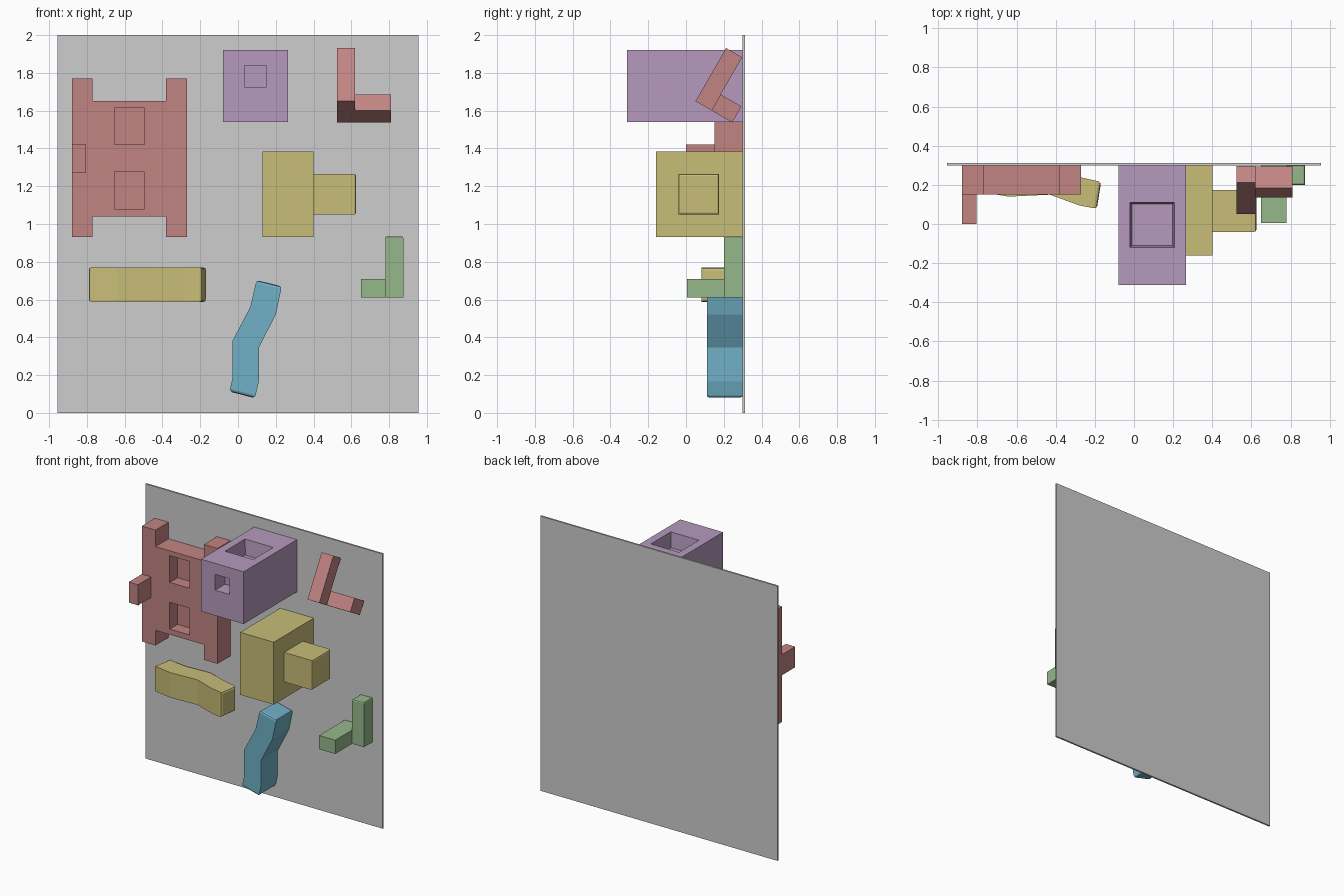
import bpy, bmesh, math
from mathutils import Vector, Matrix

if "Cube" in bpy.data.objects:
    bpy.data.objects.remove(bpy.data.objects["Cube"])


def material(name, rgb):
    m = bpy.data.materials.new(name)
    m.diffuse_color = [((c / 255 + 0.055) / 1.055) ** 2.4 for c in rgb] + [1]
    m.use_nodes = True
    m.node_tree.nodes["Principled BSDF"].inputs["Base Color"].default_value = m.diffuse_color
    return m


GREY = material("wall grey", (205, 205, 205))
RED = material("dusty red", (193, 132, 130))
PURPLE = material("soft purple", (181, 154, 189))
YELLOW = material("mustard yellow", (200, 189, 120))
GREEN = material("leaf green", (149, 184, 138))
BLUE = material("sea blue", (112, 176, 198))
BACK = 0.30  # front surface of the wall


def finish(name, bm, mat):
    bmesh.ops.recalc_face_normals(bm, faces=bm.faces)
    me = bpy.data.meshes.new(name)
    bm.to_mesh(me)
    bm.free()
    ob = bpy.data.objects.new(name, me)
    bpy.context.collection.objects.link(ob)
    if mat:
        me.materials.append(mat)
    return ob


def prism(name, pts, d0, d1, mat, to_world, bevel_edges=None, width=0.015):
    """Extrude a 2D outline from d0 to d1; to_world maps (u, v, d) to a point."""
    bm = bmesh.new()
    base = bm.faces.new([bm.verts.new(to_world(u, v, d0)) for u, v in pts])
    out = bmesh.ops.extrude_face_region(bm, geom=[base])
    shift = Vector(to_world(0, 0, d1)) - Vector(to_world(0, 0, d0))
    bmesh.ops.translate(bm, vec=shift, verts=[g for g in out["geom"] if isinstance(g, bmesh.types.BMVert)])
    bmesh.ops.recalc_face_normals(bm, faces=bm.faces)
    if bevel_edges:
        edges = [e for e in bm.edges if bevel_edges(e)]
        bmesh.ops.bevel(bm, geom=edges, offset=width, segments=2, profile=0.5, affect='EDGES')
    return finish(name, bm, mat)


def box(name, x, y, z, mat, bevel_edges=None, width=0.01):
    pts = [(x[0], z[0]), (x[1], z[0]), (x[1], z[1]), (x[0], z[1])]
    return prism(name, pts, y[0], y[1], mat, lambda u, v, d: (u, d, v), bevel_edges, width)


def carve(target, cutter):
    mod = target.modifiers.new("recess", 'BOOLEAN')
    mod.operation, mod.solver, mod.object = 'DIFFERENCE', 'EXACT', cutter
    bpy.context.view_layer.objects.active = target
    bpy.ops.object.modifier_apply(modifier=mod.name)
    bpy.data.objects.remove(cutter, do_unlink=True)


def front_plane(u, v, d):
    return (u, d, v)


def top_plane(u, v, d):
    return (u, v, d)


# Wall panel
box("wall_panel", (-0.955, 0.955), (BACK, 0.313), (0, 2), GREY)

# H-shaped hold with two pockets and a side peg
h_pts = [(-0.88, 0.93), (-0.77, 0.93), (-0.77, 1.04), (-0.38, 1.04), (-0.38, 0.93), (-0.27, 0.93),
         (-0.27, 1.77), (-0.38, 1.77), (-0.38, 1.65), (-0.77, 1.65), (-0.77, 1.77), (-0.88, 1.77)]
h_hold = prism("h_hold", h_pts, 0.15, BACK, RED, front_plane)
for z in ((1.08, 1.275), (1.42, 1.615)):
    carve(h_hold, box("cutter", (-0.655, -0.495), (0.05, 0.24), z, None))
box("h_hold_peg", (-0.88, -0.805), (0.0, 0.15), (1.27, 1.42), RED)

# Large box hold with a tapered top pocket and a front pocket
box_hold = box("box_hold", (-0.08, 0.265), (-0.313, BACK), (1.54, 1.92), PURPLE)
carve(box_hold, box("cutter", (0.035, 0.15), (-0.4, -0.20), (1.725, 1.84), None))
pocket = box("cutter", (-0.022, 0.207), (-0.12, 0.112), (1.81, 1.93), None)
for v in pocket.data.vertices:
    if v.co.z < 1.85:
        v.co.x += math.copysign(0.011, 0.09 - v.co.x)
        v.co.y += math.copysign(0.011, -v.co.y)
carve(box_hold, pocket)

# Block hold with a round-edged side knob
box("block_hold", (0.13, 0.40), (-0.16, BACK), (0.93, 1.385), YELLOW)
box("block_hold_knob", (0.40, 0.625), (-0.04, 0.175), (1.05, 1.265), YELLOW,
    lambda e: all(v.co.x > 0.6 for v in e.verts))

# Tilted L hold, leaning back 30 degrees about x
TILT = math.radians(30)


def tilted(x, u, v):
    """u runs up the bar, v runs from its front towards the wall."""
    return (x, 0.05 + u * math.sin(TILT) + v * math.cos(TILT),
            1.65 + u * math.cos(TILT) - v * math.sin(TILT))


def tilted_box(name, x, u, v):
    pts = [(u[0], v[0]), (u[1], v[0]), (u[1], v[1]), (u[0], v[1])]
    prism(name, pts, x[0], x[1], RED, lambda a, b, d: tilted(d, a, b))


tilted_box("tilted_hold_bar", (0.525, 0.62), (0, 0.325), (0, 0.098))
tilted_box("tilted_hold_foot", (0.525, 0.81), (0, 0.098), (0.098, 0.225))

# Corner hold: upright post and a forward foot
box("corner_hold_post", (0.78, 0.875), (0.20, BACK), (0.61, 0.935), GREEN,
    lambda e: all(v.co.z > 0.9 for v in e.verts))
box("corner_hold_foot", (0.65, 0.78), (0.005, BACK), (0.61, 0.71), GREEN)

# Wavy holds, with rounded end caps
prism("wavy_hold_upright",
      [(-0.045, 0.113), (-0.03, 0.18), (-0.03, 0.38), (0.065, 0.56), (0.098, 0.703),
       (0.232, 0.67), (0.20, 0.52), (0.11, 0.345), (0.11, 0.165), (0.09, 0.078)],
      0.11, BACK, BLUE, front_plane,
      lambda e: all(v.co.z < 0.12 for v in e.verts) or all(v.co.z > 0.65 for v in e.verts))
prism("wavy_hold_level",
      [(-0.792, 0.165), (-0.64, 0.14), (-0.43, 0.15), (-0.28, 0.095), (-0.19, 0.078),
       (-0.168, 0.215), (-0.27, 0.238), (-0.43, 0.29), (-0.62, 0.28), (-0.77, BACK)],
      0.588, 0.77, YELLOW, top_plane,
      lambda e: all(v.co.x < -0.75 for v in e.verts) or all(v.co.x > -0.2 for v in e.verts))
